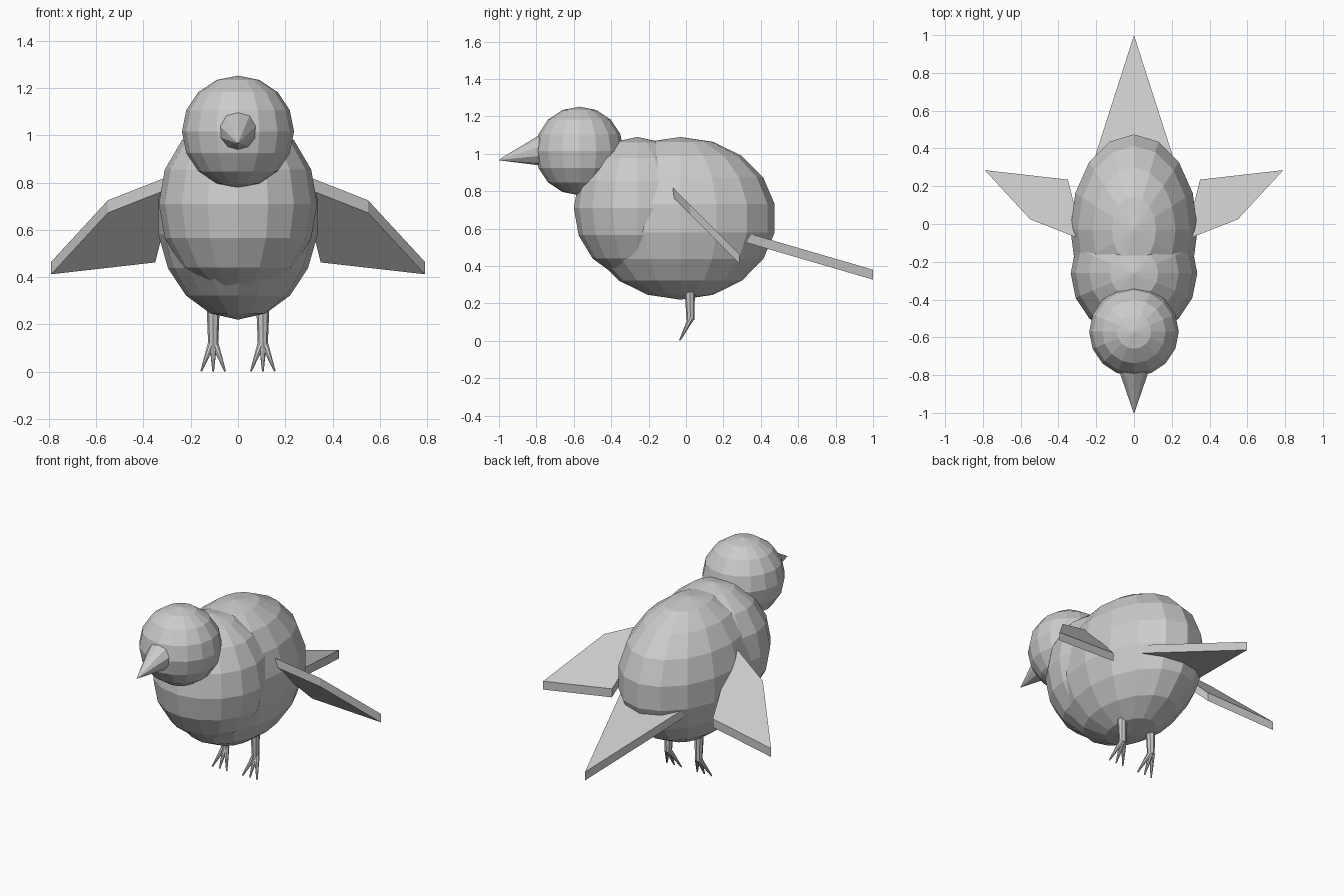
import bpy, bmesh
from mathutils import Vector

cube = bpy.data.objects.get("Cube")
if cube:
    bpy.data.objects.remove(cube, do_unlink=True)

GREY = (0.6, 0.6, 0.6, 1.0)
grey = bpy.data.materials.new("plain grey")
grey.use_nodes = True
grey.diffuse_color = GREY
grey.node_tree.nodes["Principled BSDF"].inputs["Base Color"].default_value = GREY


def finish(name, bm):
    """Turn a bmesh into a flat shaded grey object."""
    bmesh.ops.recalc_face_normals(bm, faces=bm.faces)
    mesh = bpy.data.meshes.new(name)
    bm.to_mesh(mesh)
    bm.free()
    mesh.materials.append(grey)
    obj = bpy.data.objects.new(name, mesh)
    bpy.context.collection.objects.link(obj)
    return obj


def ellipsoid(name, centre, radii, rings):
    bm = bmesh.new()
    bmesh.ops.create_uvsphere(bm, u_segments=16, v_segments=rings, radius=1)
    bmesh.ops.scale(bm, vec=radii, verts=bm.verts)
    bmesh.ops.translate(bm, vec=centre, verts=bm.verts)
    return finish(name, bm)


def taper(name, start, end, r1, r2, sides):
    """Cone or tapered rod running from start to end."""
    start, end = Vector(start), Vector(end)
    axis = end - start
    bm = bmesh.new()
    bmesh.ops.create_cone(bm, cap_ends=True, segments=sides, radius1=r1,
                          radius2=r2, depth=axis.length)
    turn = Vector((0, 0, 1)).rotation_difference(axis).to_matrix()
    bmesh.ops.rotate(bm, matrix=turn, verts=bm.verts)
    bmesh.ops.translate(bm, vec=(start + end) / 2, verts=bm.verts)
    return finish(name, bm)


def sloped_plate(name, outline, height, slope, thickness):
    """Plan outline lying on a plane that falls towards the back."""
    bm = bmesh.new()
    face = bm.faces.new([bm.verts.new((x, y, height - slope * y)) for x, y in outline])
    extruded = bmesh.ops.extrude_face_region(bm, geom=[face], use_keep_orig=True)
    lower = [v for v in extruded["geom"] if isinstance(v, bmesh.types.BMVert)]
    bmesh.ops.translate(bm, vec=(0, 0, -thickness), verts=lower)
    return finish(name, bm)


# Body and head
ellipsoid("rear_body", (0, -0.03, 0.655), (0.342, 0.512, 0.435), 9)
ellipsoid("breast", (0, -0.26, 0.71), (0.335, 0.34, 0.38), 8)
ellipsoid("head", (0, -0.57, 1.015), (0.237, 0.237, 0.237), 8)
taper("beak", (0, -0.76, 1.018), (0, -1.0, 0.967), 0.087, 0.002, 10)

# Tail
sloped_plate("tail", [(-0.215, 0.33), (0.215, 0.33), (0, 1.0)], 0.672, 0.292, 0.053)

for side, s in (("left", 1), ("right", -1)):
    # Wings
    wing = [(0.27, -0.085), (0.55, 0.025), (0.79, 0.285), (0.35, 0.235)]
    sloped_plate(side + "_wing", [(s * x, y) for x, y in wing], 0.75, 1.0, 0.053)

    # Legs and toes
    x = s * 0.105
    taper(side + "_leg", (x, 0.02, 0.28), (x, 0.024, 0.11), 0.028, 0.021, 8)
    for toe, spread in (("inner", -0.05), ("middle", 0), ("outer", 0.05)):
        taper(f"{side}_{toe}_toe", (x + s * spread * 0.15, 0.026, 0.118),
              (x + s * spread, -0.033, 0.003), 0.016, 0.004, 8)
